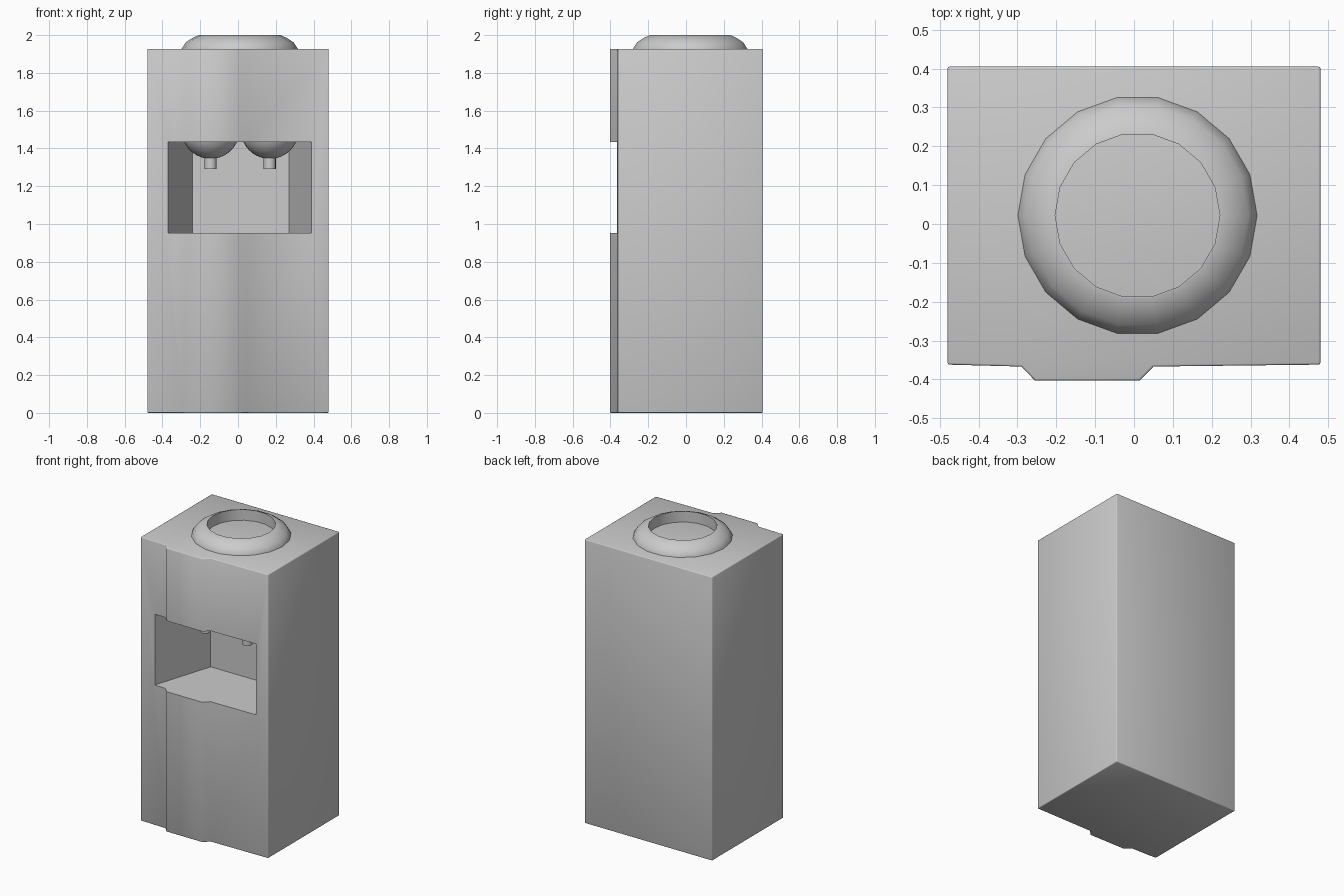
import bpy, bmesh, math
from mathutils import Matrix

if "Cube" in bpy.data.objects:
    bpy.data.objects.remove(bpy.data.objects["Cube"])

grey = bpy.data.materials.new("light_grey")
grey.use_nodes = True
colour = (0.6, 0.6, 0.6, 1)
grey.diffuse_color = colour
grey.node_tree.nodes["Principled BSDF"].inputs["Base Color"].default_value = colour


def add_object(name, bm):
    bmesh.ops.recalc_face_normals(bm, faces=bm.faces)
    mesh = bpy.data.meshes.new(name)
    bm.to_mesh(mesh)
    bm.free()
    mesh.materials.append(grey)
    obj = bpy.data.objects.new(name, mesh)
    bpy.context.collection.objects.link(obj)
    return obj


def prism(name, outline, z0, z1):
    """Extrude a plan outline from z0 to z1."""
    bm = bmesh.new()
    face = bm.faces.new([bm.verts.new((x, y, z0)) for x, y in outline])
    top = bmesh.ops.extrude_face_region(bm, geom=[face])["geom"]
    verts = [v for v in top if isinstance(v, bmesh.types.BMVert)]
    bmesh.ops.translate(bm, verts=verts, vec=(0, 0, z1 - z0))
    return add_object(name, bm)


def lathe(name, profile, centre, sides):
    """Spin an (r, z) profile about a vertical axis."""
    bm = bmesh.new()
    verts = [bm.verts.new((r, 0, z)) for r, z in profile]
    edges = [bm.edges.new(pair) for pair in zip(verts, verts[1:])]
    bmesh.ops.spin(bm, geom=verts + edges, axis=(0, 0, 1), cent=(0, 0, 0),
                   angle=math.tau, steps=sides)
    bmesh.ops.remove_doubles(bm, verts=bm.verts, dist=0.0005)
    bmesh.ops.transform(bm, matrix=Matrix.Translation((*centre, 0)), verts=bm.verts)
    return add_object(name, bm)


def smooth(obj, degrees):
    bpy.ops.object.select_all(action="DESELECT")
    obj.select_set(True)
    bpy.context.view_layer.objects.active = obj
    bpy.ops.object.shade_smooth_by_angle(angle=math.radians(degrees))


# Cabinet with a raised front panel
top_z = 1.927
body = prism("cabinet", [(-0.48, 0.405), (0.48, 0.405), (0.48, -0.362), (0.05, -0.367),
                         (0.015, -0.403), (-0.255, -0.403), (-0.29, -0.367),
                         (-0.48, -0.362)], 0, top_z)
bevel = body.modifiers.new("soft_edges", "BEVEL")
bevel.width = 0.005
bevel.segments = 2
bevel.limit_method = "ANGLE"
bevel.angle_limit = math.radians(60)

# Tapered dispensing alcove, cut into the front
cutter = prism("alcove_cutter", [(-0.397, -0.45), (0.415, -0.45), (0.27, 0.05),
                                 (-0.24, 0.05)], 0.952, 1.433)
cutter.hide_render = True
cut = body.modifiers.new("alcove", "BOOLEAN")
cut.operation = "DIFFERENCE"
cut.solver = "EXACT"
cut.object = cutter
bpy.context.view_layer.update()
body.data = bpy.data.meshes.new_from_object(
    body.evaluated_get(bpy.context.evaluated_depsgraph_get()))
body.modifiers.clear()
bpy.data.objects.remove(cutter)
smooth(body, 50)

# Open bottle collar on the top
collar = lathe("bottle_collar", [(0.308, top_z - 0.005), (0.308, top_z), (0.285, 1.962),
                                 (0.25, 1.985), (0.216, 2.0), (0.212, 2.0),
                                 (0.212, top_z - 0.005)], (0.009, 0.022), 18)
smooth(collar, 40)

# Two taps: a rounded housing under the alcove ceiling, and a spout
radius, low = 0.154, 1.345
dome = [(radius * math.sin(a), low + radius * (1 - math.cos(a)))
        for a in (math.radians(d) for d in range(0, 73, 9))]
for side, x in (("right", -0.145), ("left", 0.168)):
    housing = lathe(side + "_tap_housing", dome, (x, -0.14), 24)
    spout = lathe(side + "_tap_spout", [(0, 1.29), (0.032, 1.29), (0.032, 1.37)],
                  (x, -0.14), 16)
    smooth(housing, 40)
    smooth(spout, 40)
